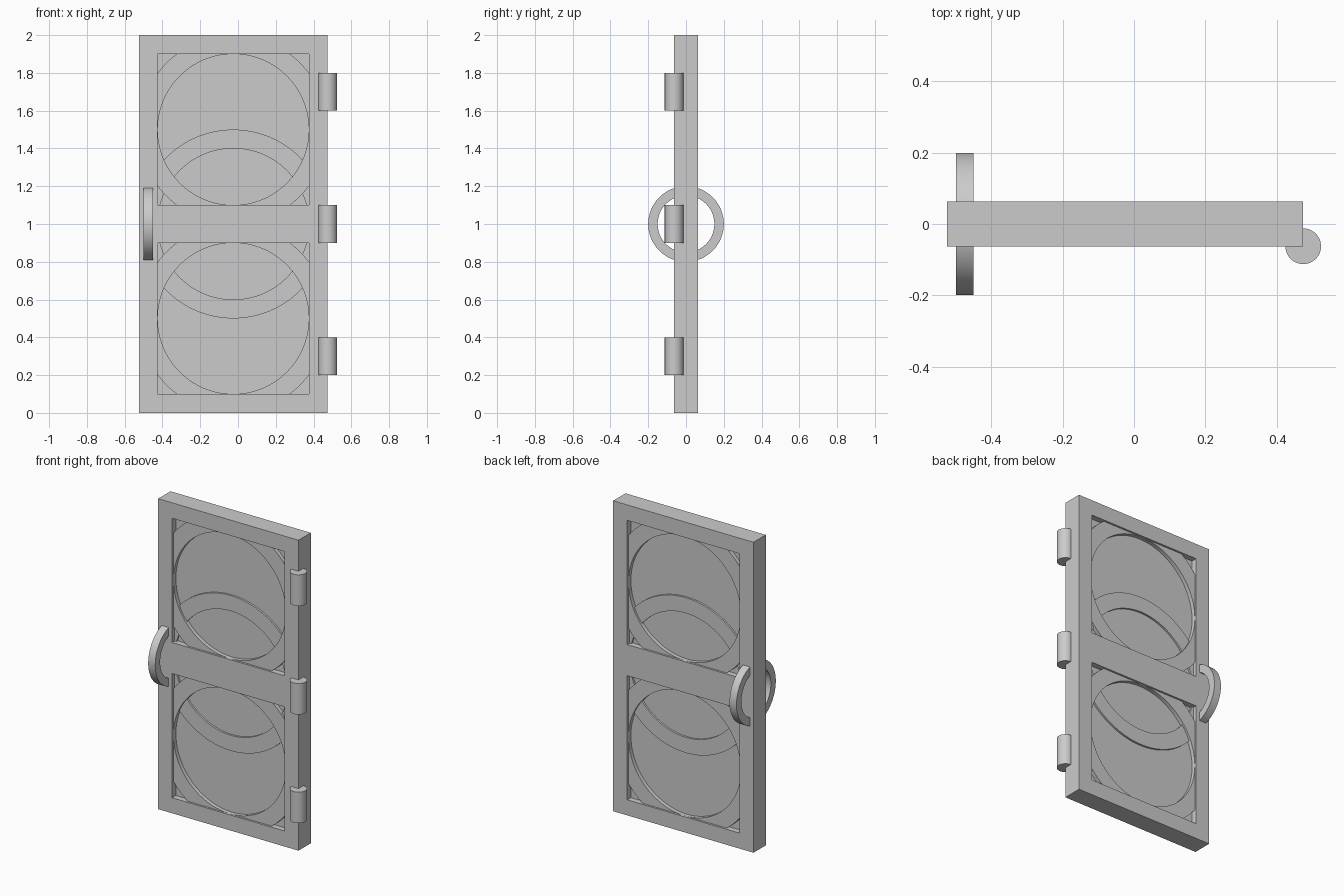
import bpy, bmesh
from math import radians, tau, cos, sin
from mathutils import Vector

if "Cube" in bpy.data.objects:
    bpy.data.objects.remove(bpy.data.objects["Cube"])

CX = -0.025  # middle of the door leaf


def finish(bm, name, smooth=False):
    bmesh.ops.recalc_face_normals(bm, faces=bm.faces)
    mesh = bpy.data.meshes.new(name)
    bm.to_mesh(mesh)
    bm.free()
    ob = bpy.data.objects.new(name, mesh)
    bpy.context.collection.objects.link(ob)
    if smooth:
        bpy.ops.object.select_all(action='DESELECT')
        ob.select_set(True)
        bpy.context.view_layer.objects.active = ob
        bpy.ops.object.shade_smooth_by_angle(angle=radians(30))
    return ob


def flat_ring(name, centre, inner, outer, half, axis, n=128):
    """Ring of rectangular section around the X or Y axis."""
    bm = bmesh.new()
    loops = []
    for i in range(n):
        a = tau * (i + 0.5) / n
        loop = []
        for r, d in ((inner, -half), (outer, -half), (outer, half), (inner, half)):
            u, v = r * cos(a), r * sin(a)
            p = Vector((u, d, v)) if axis == 'Y' else Vector((d, u, v))
            loop.append(bm.verts.new(p + Vector(centre)))
        loops.append(loop)
    for i in range(n):
        a, b = loops[i], loops[(i + 1) % n]
        for j in range(4):
            k = (j + 1) % 4
            bm.faces.new((a[j], a[k], b[k], b[j]))
    return finish(bm, name, True)


# Door frame: grid of cells with two openings, extruded to thickness
xs = (-0.525, -0.425, 0.375, 0.475)
zs = (0, 0.1, 0.9, 1.1, 1.9, 2)
bm = bmesh.new()
grid = [[bm.verts.new((x, -0.0625, z)) for z in zs] for x in xs]
for i in range(3):
    for j in range(5):
        if not (i == 1 and j in (1, 3)):
            bm.faces.new((grid[i][j], grid[i + 1][j], grid[i + 1][j + 1], grid[i][j + 1]))
ext = bmesh.ops.extrude_face_region(bm, geom=bm.faces[:], use_keep_orig=True)
moved = [g for g in ext['geom'] if isinstance(g, bmesh.types.BMVert)]
bmesh.ops.translate(bm, verts=moved, vec=(0, 0.125, 0))
finish(bm, "door_frame")

# Recessed panels, running slightly into the frame
for name, z in (("lower_panel", 0.5), ("upper_panel", 1.5)):
    bm = bmesh.new()
    bmesh.ops.create_cube(bm, size=1)
    bmesh.ops.scale(bm, verts=bm.verts, vec=(0.84, 0.05, 0.84))
    bmesh.ops.translate(bm, verts=bm.verts, vec=(CX, 0, z))
    finish(bm, name)

# Decorative rings: the middle one lies lower than the two panel rings
for name, z, half in (("lower_ring", 0.5, 0.05), ("middle_ring", 1.0, 0.0375),
                      ("upper_ring", 1.5, 0.05)):
    flat_ring(name, (CX, 0, z), 0.4, 0.5, half, 'Y')

# Ring handle through the door
flat_ring("handle", (-0.475, 0, 1), 0.15, 0.2, 0.025, 'X')

# Hinges
for name, z in (("lower_hinge", 0.3), ("middle_hinge", 1.0), ("upper_hinge", 1.7)):
    bm = bmesh.new()
    bmesh.ops.create_cone(bm, cap_ends=True, segments=48, radius1=0.05, radius2=0.05, depth=0.2)
    bmesh.ops.translate(bm, verts=bm.verts, vec=(0.475, -0.0625, z))
    finish(bm, name, True)
